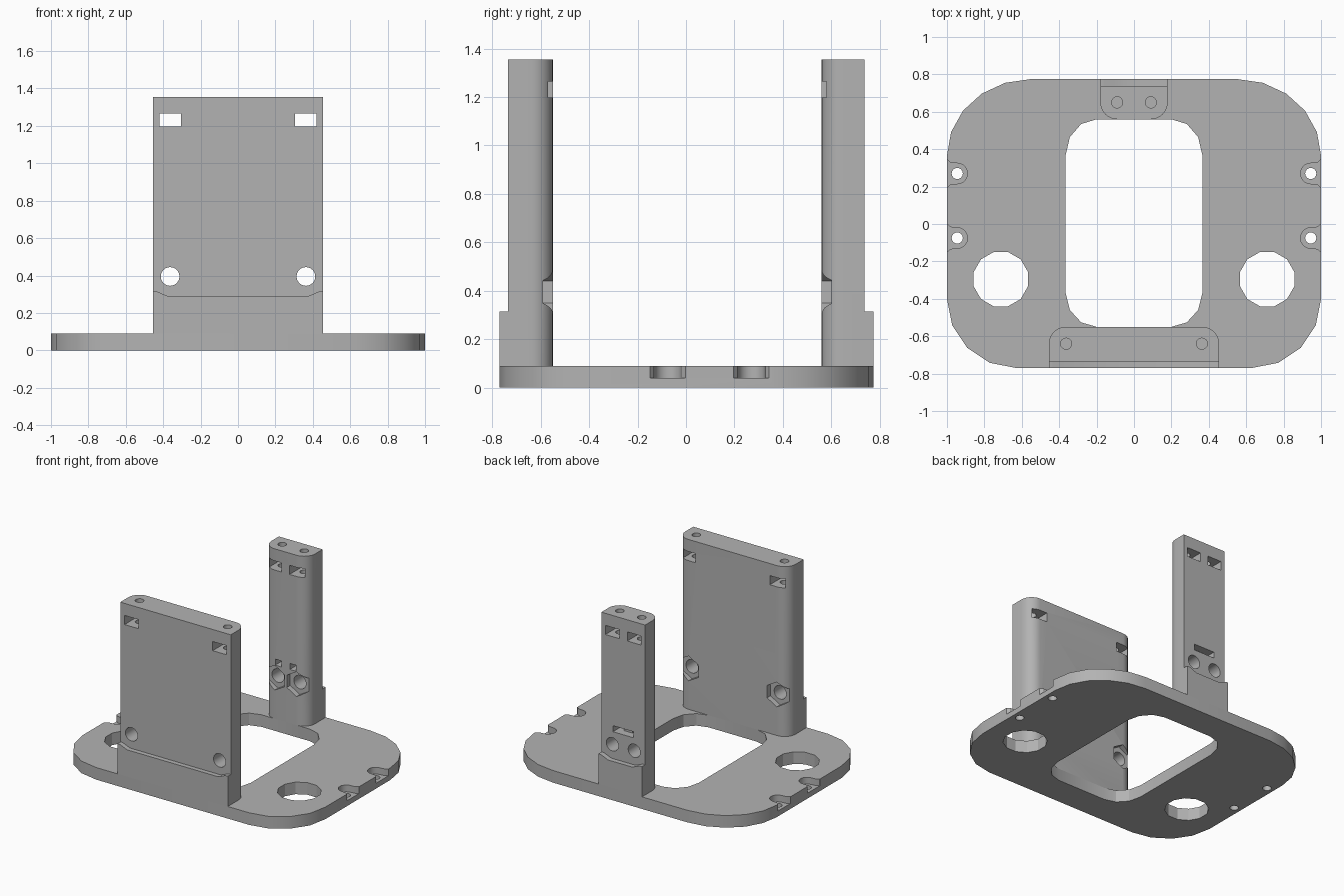
import bpy, bmesh
from math import cos, sin, pi, radians

cube = bpy.data.objects.get("Cube")
if cube:
    bpy.data.objects.remove(cube)

gray = bpy.data.materials.new("plain gray")
gray.use_nodes = True
gray.diffuse_color = (0.45, 0.45, 0.45, 1)
gray.node_tree.nodes["Principled BSDF"].inputs["Base Color"].default_value = gray.diffuse_color


def prism(name, pts, lo, hi, axis="z"):
    """Extrude a closed outline: (x, y) along z, or (x, z) along y."""
    bm = bmesh.new()
    place = (lambda a, b, h: (a, b, h)) if axis == "z" else (lambda a, b, h: (a, h, b))
    low = [bm.verts.new(place(a, b, lo)) for a, b in pts]
    high = [bm.verts.new(place(a, b, hi)) for a, b in pts]
    bm.faces.new(low)
    bm.faces.new(high)
    for i in range(len(pts)):
        j = (i + 1) % len(pts)
        bm.faces.new((low[i], low[j], high[j], high[i]))
    bmesh.ops.recalc_face_normals(bm, faces=bm.faces)
    mesh = bpy.data.meshes.new(name)
    bm.to_mesh(mesh)
    bm.free()
    mesh.materials.append(gray)
    obj = bpy.data.objects.new(name, mesh)
    bpy.context.collection.objects.link(obj)
    return obj


def combine(target, tool, operation="DIFFERENCE"):
    mod = target.modifiers.new("combine", "BOOLEAN")
    mod.operation, mod.solver, mod.object = operation, "EXACT", tool
    bpy.context.view_layer.objects.active = target
    bpy.ops.object.modifier_apply(modifier=mod.name)
    bpy.data.objects.remove(tool)


def arc(cx, cy, rx, ry, start, end, n):
    steps = [radians(start + (end - start) * i / n) for i in range(n + 1)]
    return [(cx + rx * cos(a), cy + ry * sin(a)) for a in steps]


def circle(cx, cy, r, n, turn=0):
    return arc(cx, cy, r, r, turn, turn + 360, n)[:-1]


def rect(x0, x1, y0, y1):
    return [(x0, y0), (x1, y0), (x1, y1), (x0, y1)]


def rounded(w, front, back, front_r, back_r, nf, nb):
    """Rectangle outline with separate elliptical front and back corners."""
    (fx, fy), (bx, by) = front_r, back_r
    return (arc(w - fx, front + fy, fx, fy, -90, 0, nf)
            + arc(w - bx, back - by, bx, by, 0, 90, nb)
            + arc(bx - w, back - by, bx, by, 90, 180, nb)
            + arc(fx - w, front + fy, fx, fy, 180, 270, nf))


def finish(obj):
    bpy.ops.object.select_all(action="DESELECT")
    obj.select_set(True)
    bpy.context.view_layer.objects.active = obj
    bpy.ops.object.shade_smooth_by_angle(angle=radians(25))


# Base plate with its central opening
TOP = 0.09
plate = prism("base_plate", rounded(1, -0.77, 0.775, (0.37, 0.37), (0.45, 0.41), 4, 5), 0, TOP)
opening = rounded(0.365, -0.55, 0.56, (0.165, 0.18), (0.165, 0.19), 3, 3)
combine(plate, prism("opening_cutter", opening, -0.1, 0.2))

# Large round holes and screw notches on both sides
for s in (-1, 1):
    combine(plate, prism("round_cutter", circle(s * 0.712, -0.295, 0.15, 12, 15), -0.1, 0.2))
    for y in (-0.075, 0.27):
        notch = ([(1.05, y + 0.073), (0.998, y + 0.073), (0.98, y + 0.058)]
                 + arc(0.945, y, 0.055, 0.055, 90, 270, 10)
                 + [(0.98, y - 0.058), (0.998, y - 0.073), (1.05, y - 0.073)])
        combine(plate, prism("notch_cutter", [(s * a, b) for a, b in notch], 0.04, 0.2))
        combine(plate, prism("screw_cutter", circle(s * 0.945, y, 0.03, 16), -0.1, 0.2))
finish(plate)


def upright(name, side, w, inner, mid, outer, hole_x):
    """Wall with rounded inner corners, a stepped foot and screw features."""
    r = 0.09
    outline = [(w, mid)] + arc(w - r, inner - r, r, r, 0, 90, 8)
    outline += arc(r - w, inner - r, r, r, 90, 180, 8) + [(-w, mid)]
    # y is measured towards the middle of the model, then flipped for each side
    wall = prism(name, [(a, -side * b) for a, b in outline], TOP, 1.355)
    foot = [(-w, TOP), (w, TOP), (w, 0.315), (w - 0.02, 0.315), (w - 0.08, 0.29),
            (0.08 - w, 0.29), (0.02 - w, 0.315), (-w, 0.315)]
    ends = sorted((-side * outer, -side * (mid + 0.05)))
    combine(wall, prism("foot", foot, *ends, "y"), "UNION")

    through = sorted((-side * (outer - 0.1), -side * (inner + 0.1)))
    pocket = sorted((-side * (inner - 0.04), -side * (inner + 0.1)))
    for s in (-1, 1):
        x = s * hole_x
        # Nut windows, vertical screw holes, cross holes and hexagon pockets
        combine(wall, prism("window_cutter", rect(x - 0.057, x + 0.057, 1.197, 1.265), *through, "y"))
        combine(wall, prism("bore_cutter", circle(x, -side * (inner - 0.09), 0.03, 16), 1.12, 1.5))
        combine(wall, prism("cross_cutter", circle(x, 0.395, 0.05, 24), *through, "y"))
        combine(wall, prism("hex_cutter", circle(x, 0.395, 0.092, 6, 30), *pocket, "y"))
    return wall


front_wall = upright("front_wall", -1, 0.455, -0.55, -0.735, -0.77, 0.363)
back_post = upright("back_post", 1, 0.18, -0.56, -0.738, -0.775, 0.09)

# Tie slot on the outside of the back post, with two openings to the inside
combine(back_post, prism("slot_cutter", rect(-0.085, 0.085, 0.49, 0.535), 0.68, 0.9, "y"))
for s in (-1, 1):
    x = s * 0.06
    combine(back_post, prism("tie_cutter", rect(x - 0.025, x + 0.025, 0.49, 0.535), 0.4, 0.7, "y"))

finish(front_wall)
finish(back_post)
